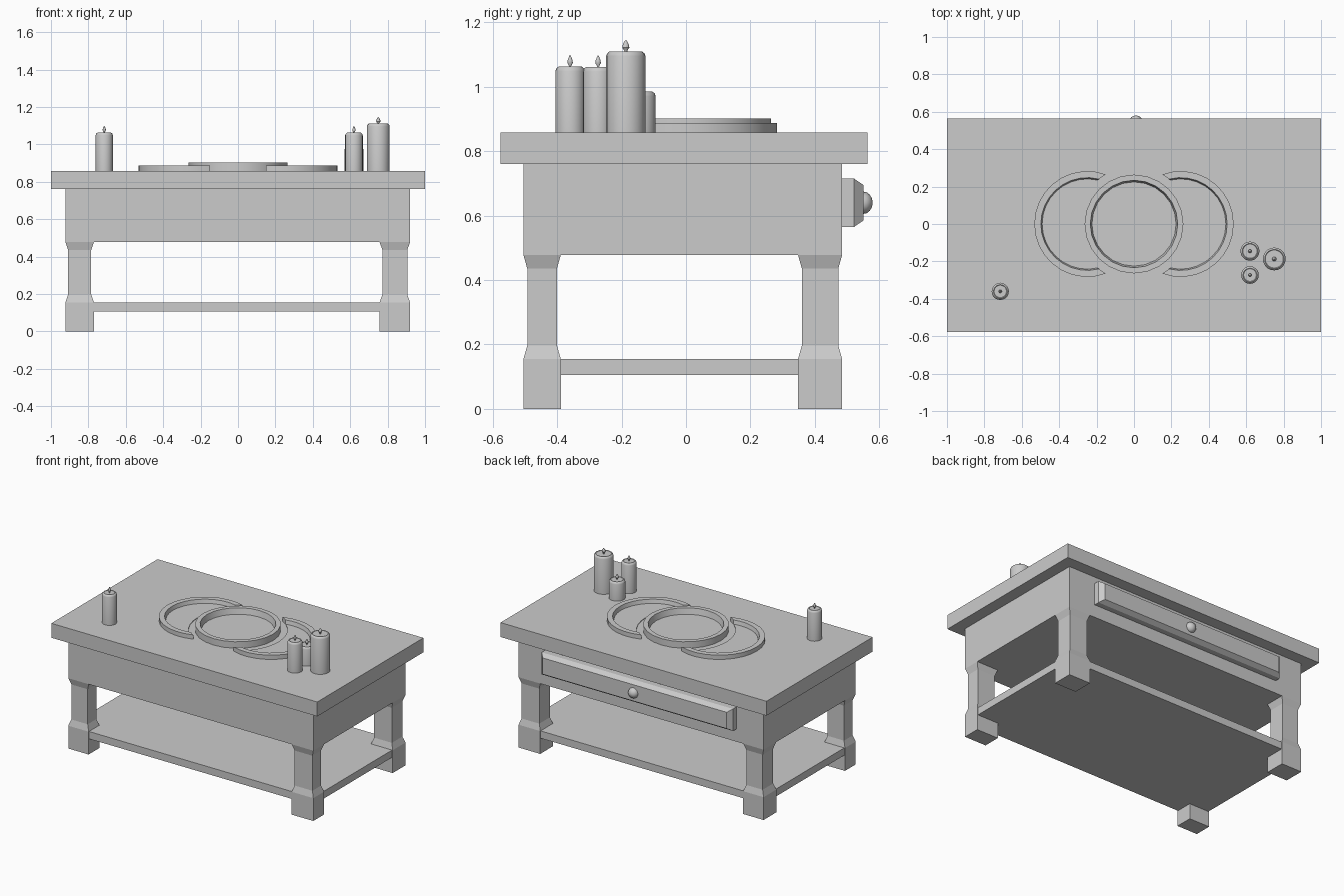
import bpy, bmesh, math
from math import pi, cos, sin

if "Cube" in bpy.data.objects:
    bpy.data.objects.remove(bpy.data.objects["Cube"])

TOP = 0.858  # height of the table surface


def finish(name, bm, smooth=False):
    bmesh.ops.remove_doubles(bm, verts=bm.verts, dist=1e-5)
    bmesh.ops.recalc_face_normals(bm, faces=bm.faces)
    me = bpy.data.meshes.new(name)
    bm.to_mesh(me)
    bm.free()
    ob = bpy.data.objects.new(name, me)
    bpy.context.collection.objects.link(ob)
    if smooth:
        bpy.ops.object.select_all(action='DESELECT')
        ob.select_set(True)
        bpy.context.view_layer.objects.active = ob
        bpy.ops.object.shade_smooth_by_angle(angle=math.radians(35))
    return ob


def loft(name, rings, closed=False, smooth=False):
    """Skin equal-length point loops; cap the ends unless the loft closes on itself."""
    bm = bmesh.new()
    vs = [[bm.verts.new(p) for p in r] for r in rings]
    n = len(vs[0])
    pairs = list(zip(vs, vs[1:])) + ([(vs[-1], vs[0])] if closed else [])
    for a, b in pairs:
        for i in range(n):
            j = (i + 1) % n
            bm.faces.new((a[i], a[j], b[j], b[i]))
    if not closed:
        bm.faces.new(vs[0])
        bm.faces.new(vs[-1])
    return finish(name, bm, smooth)


def rect(x0, x1, y0, y1, z, d=0.0, e=None):
    e = d if e is None else e
    return [(x0 + d, y0 + e, z), (x1 - d, y0 + e, z), (x1 - d, y1 - e, z), (x0 + d, y1 - e, z)]


def box(name, x0, x1, y0, y1, z0, z1):
    return loft(name, [rect(x0, x1, y0, y1, z0), rect(x0, x1, y0, y1, z1)])


def circle(x, y, z, r, n):
    return [(x + r * cos(2 * pi * i / n), y + r * sin(2 * pi * i / n), z) for i in range(n)]


def turned(name, x, y, profile, n):
    return loft(name, [circle(x, y, z, r, n) for r, z in profile], smooth=True)


# Table body
box("table_top", -1, 1, -0.577, 0.564, 0.76, TOP)
box("apron", -0.923, 0.92, -0.505, 0.485, 0.478, 0.76)
box("lower_shelf", -0.918, 0.915, -0.501, 0.481, 0.105, 0.155)

# Legs: square foot, slimmer shaft, flared head
for side, x0, x1 in (("left", -0.923, -0.77), ("right", 0.757, 0.92)):
    for end, y0, y1 in (("front", -0.505, -0.389), ("back", 0.348, 0.485)):
        loft(f"{end}_{side}_leg", [rect(x0, x1, y0, y1, z, d, e) for z, d, e in (
            (0, 0, 0), (0.155, 0, 0), (0.197, 0.015, 0.012),
            (0.435, 0.015, 0.012), (0.478, 0, 0), (0.5, 0, 0))])


# Drawer front on the back side, with a chamfered face
def drawer_loop(y, d):
    return [(x, y, z) for x, _, z in
            [(-0.72 + d, 0, 0.565 + d * .7), (0.72 - d, 0, 0.565 + d * .7),
             (0.72 - d, 0, 0.715 - d * .7), (-0.72 + d, 0, 0.715 - d * .7)]]


loft("drawer_front", [drawer_loop(0.47, 0), drawer_loop(0.522, 0), drawer_loop(0.551, 0.028)])

# Drawer knob
knob = [(0.035, 0.54)] + [(0.035 * cos(a), 0.55 + 0.03 * sin(a))
                          for a in (0, pi / 8, pi / 4, 3 * pi / 8, pi / 2 - 0.05)]
loft("drawer_knob", [[(0.01 + r * cos(2 * pi * i / 16), y, 0.64 + r * sin(2 * pi * i / 16))
                      for i in range(16)] for r, y in knob], smooth=True)

# Centre ring with a sloped inner wall and thin floor
turned("centre_ring", 0, 0, [(0.264, TOP - 0.005), (0.264, 0.902), (0.234, 0.902),
                             (0.225, TOP + 0.004)], 24)

# Crescent rims on both sides, cut off along a circle around the centre ring
C, CUT, N = 0.25, 0.305, 18


def end_angle(r):
    return math.acos((CUT ** 2 - C ** 2 - r ** 2) / (-2 * C * r))


def arc(r, s):
    a = end_angle(r)
    return [(s * (-C + r * cos(a + (2 * pi - 2 * a) * i / N)),
             r * sin(a + (2 * pi - 2 * a) * i / N)) for i in range(N + 1)]


for side, s in (("left", 1), ("right", -1)):
    out, inn, low = arc(0.283, s), arc(0.248, s), arc(0.24, s)
    loft(f"{side}_crescent_rim", [
        [(*o, TOP - 0.005), (*o, 0.887), (*i, 0.887), (*l, TOP - 0.005)]
        for o, i, l in zip(out, inn, low)], smooth=True)
    # thin floor inside the crescent
    x, y = low[-1]
    a0 = math.atan2(y, x * s)
    a0 = a0 if a0 > 0 else a0 + 2 * pi
    a1 = 2 * pi - a0
    edge = [(s * CUT * cos(a0 + (a1 - a0) * i / 10), CUT * sin(a0 + (a1 - a0) * i / 10))
            for i in range(1, 10)]
    outline = low + edge
    loft(f"{side}_crescent_floor", [[(*p, z) for p in outline] for z in (TOP - 0.005, TOP + 0.004)])

# Candles with teardrop flames
for name, x, y, r, h in (("single", -0.715, -0.36, 0.046, 1.063),
                         ("front", 0.62, -0.273, 0.047, 1.062),
                         ("short", 0.62, -0.145, 0.051, 0.985),
                         ("tall", 0.75, -0.187, 0.061, 1.11)):
    turned(f"{name}_candle", x, y, [(r, TOP - 0.005), (r, h - 0.014), (r - 0.003, h - 0.006),
                                    (r - 0.01, h), (r - 0.013, h - 0.003)], 20)
    k = r / 0.047
    turned(f"{name}_flame", x, y, [(0.003 * k, h - 0.005), (0.004 * k, h + 0.003), (0.009 * k, h + 0.012),
                                   (0.008 * k, h + 0.02), (0.004 * k, h + 0.03),
                                   (0.0008, h + 0.036)], 10)
